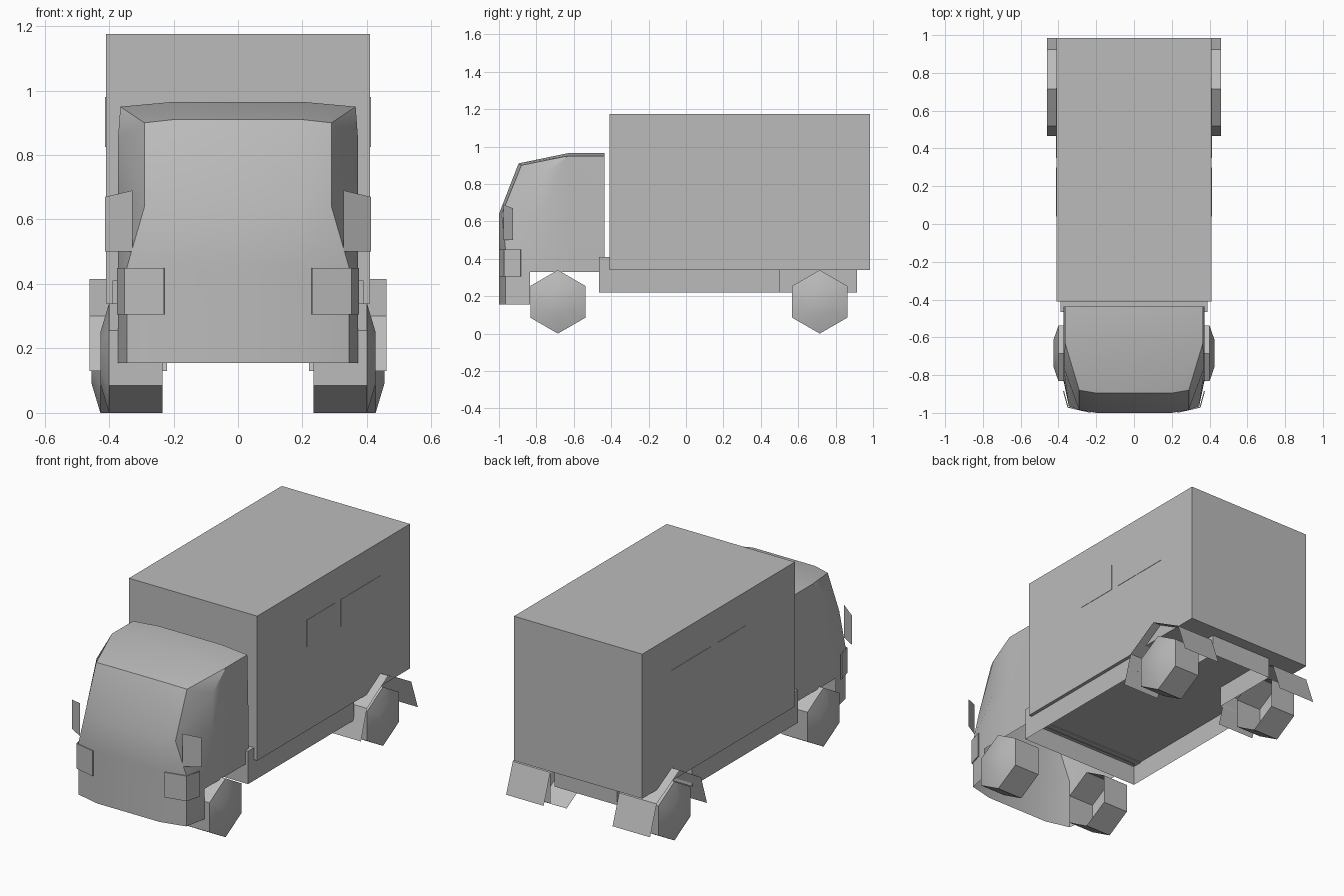
import bpy
import bmesh
import math

old = bpy.data.objects.get("Cube")
if old:
    bpy.data.objects.remove(old, do_unlink=True)

# One grey paint for the whole truck
grey = bpy.data.materials.new("plain_grey")
grey.use_nodes = True
grey.diffuse_color = (0.5, 0.5, 0.5, 1)
shader = next(n for n in grey.node_tree.nodes if n.type == 'BSDF_PRINCIPLED')
shader.inputs["Base Color"].default_value = grey.diffuse_color


def make(name, verts, faces, mirror=False, smooth=None, recalc=True):
    """Mesh object from points and faces, optionally mirrored across x."""
    mesh = bpy.data.meshes.new(name)
    mesh.from_pydata(verts, [], faces)
    if recalc:
        bm = bmesh.new()
        bm.from_mesh(mesh)
        bmesh.ops.recalc_face_normals(bm, faces=bm.faces)
        bm.to_mesh(mesh)
        bm.free()
    mesh.materials.append(grey)
    obj = bpy.data.objects.new(name, mesh)
    bpy.context.collection.objects.link(obj)
    if smooth:
        bpy.ops.object.select_all(action='DESELECT')
        obj.select_set(True)
        bpy.context.view_layer.objects.active = obj
        bpy.ops.object.shade_smooth_by_angle(angle=math.radians(smooth))
    if mirror:
        mod = obj.modifiers.new("mirror", 'MIRROR')
        mod.merge_threshold = 0.0005
    return obj


def box(name, x, y, z, mirror=False):
    """Box between the limit pairs x, y and z."""
    verts = [(a, b, c) for a in x for b in y for c in z]
    faces = [(0, 1, 3, 2), (4, 6, 7, 5), (0, 4, 5, 1),
             (2, 3, 7, 6), (0, 2, 6, 4), (1, 5, 7, 3)]
    return make(name, verts, faces, mirror)


def strip(name, low, high, mirror=False, smooth=None):
    """Sheet of quads between two matching rows of points."""
    n = len(low)
    faces = [(i, i + 1, n + i + 1, n + i) for i in range(n - 1)]
    return make(name, low + high, faces, mirror, smooth, recalc=False)


# Cargo body with two window panels on each side
box("cargo_body", (-0.41, 0.41), (-0.41, 0.985), (0.34, 1.175))
for label, span in (("front", (0.04, 0.3)), ("rear", (0.35, 0.72))):
    box(label + "_window", (0.406, 0.412), span, (0.825, 0.98), mirror=True)

# Chassis skirt, open below, narrow between the rear wheels
plan = [(0, -0.465), (0.39, -0.465), (0.39, 0.5), (0.2, 0.5), (0.2, 0.915), (0, 0.915)]
strip("chassis_skirt", [(x, y, 0.22) for x, y in plan],
      [(x, y, 0.34) for x, y in plan], mirror=True)
box("chassis_front_sill", (-0.39, 0.39), (-0.465, -0.408), (0.335, 0.41))

# Cab half shell: rows of points from the centre line around to the back
W, BACK, ARCH = 0.372, -0.437, -0.63


def row(z, corner, side):
    return [(0, -1, z), (0.2, -1, z), (*corner, z), (W, side, z), (W, ARCH, z), (W, BACK, z)]


chin = (0.345, -0.965)
rows = [row(0.155, chin, -0.835),
        row(0.33, chin, -0.835),
        row(0.45, chin, -0.82),
        row(0.64, (0.29, -0.985), -0.77),
        [(0, -0.895, 0.91), (0.2, -0.895, 0.91), (0.29, -0.88, 0.9),
         (W, -0.76, 0.855), (0.365, ARCH, 0.95), (0.365, BACK, 0.95)]]
roof = [(0, ARCH, 0.965), (0.2, ARCH, 0.965), (0.2, BACK, 0.965), (0, BACK, 0.965)]
cols = len(rows[0])
top = cols * (len(rows) - 1)
r = cols * len(rows)
faces = []
for j in range(len(rows) - 1):
    for i in range(cols - 1):
        if j == 0 and i > 2:      # wheel opening
            continue
        a = j * cols + i
        faces.append((a, a + 1, a + cols + 1, a + cols))
faces += [(top + 2, top + 3, top + 4),
          (top, top + 1, r + 1, r),
          (top + 1, top + 2, top + 4, r + 1),
          (r + 1, top + 4, top + 5, r + 2),
          (r, r + 1, r + 2, r + 3)]
# Back wall of the cab
base = len(rows) * cols + len(roof)
back = [cols * (j + 1) - 1 for j in range(1, len(rows))]
faces.append((base, *back, r + 2, r + 3))
cab_points = [p for line in rows for p in line] + roof + [(0, BACK, 0.33)]
cab = make("cab", cab_points, faces, mirror=True, smooth=30)
# Drop the unused points left by the wheel opening
bm = bmesh.new()
bm.from_mesh(cab.data)
bmesh.ops.delete(bm, geom=[v for v in bm.verts if not v.link_faces], context='VERTS')
bm.to_mesh(cab.data)
bm.free()

# Corner lamps wrapped around the front of the cab
wrap = [(0.23, -1.0), (0.352, -0.972), (0.376, -0.885)]
lamp = strip("corner_lamp", [(x, y, 0.305) for x, y in wrap],
             [(x, y, 0.45) for x, y in wrap], mirror=True)
thick = lamp.modifiers.new("thickness", 'SOLIDIFY')
thick.thickness = 0.006

# Door mirrors
strip("door_mirror", [(0.328, -0.975, 0.5), (0.413, -0.925, 0.5)],
      [(0.328, -0.975, 0.69), (0.413, -0.925, 0.67)], mirror=True)


# Six-sided wheels: domed outer cap, open on the inside
def wheel(name, y, inner):
    rings = [(inner, 0.17), (inner + 0.165, 0.17), (inner + 0.192, 0.08)]
    verts = []
    for x, radius in rings:
        for k in range(6):
            t = math.radians(60 * k + 90)
            verts.append((x, y + radius * math.cos(t), 0.17 + radius * math.sin(t)))
    quads = [(6 * j + k, 6 * j + (k + 1) % 6, 6 * j + 6 + (k + 1) % 6, 6 * j + 6 + k)
             for j in range(2) for k in range(6)]
    make(name, verts, quads + [tuple(range(12, 18))], mirror=True, smooth=35)


wheel("front_wheels", -0.685, 0.235)
wheel("rear_wheels", 0.715, 0.262)

# Folded sheet mudguards over the rear wheels
fold = [(0.465, 0.13), (0.52, 0.3), (0.715, 0.415), (0.925, 0.3), (0.985, 0.13)]
strip("rear_mudguard", [(0.22, y, z) for y, z in reversed(fold)],
      [(0.46, y, z) for y, z in reversed(fold)], mirror=True)
